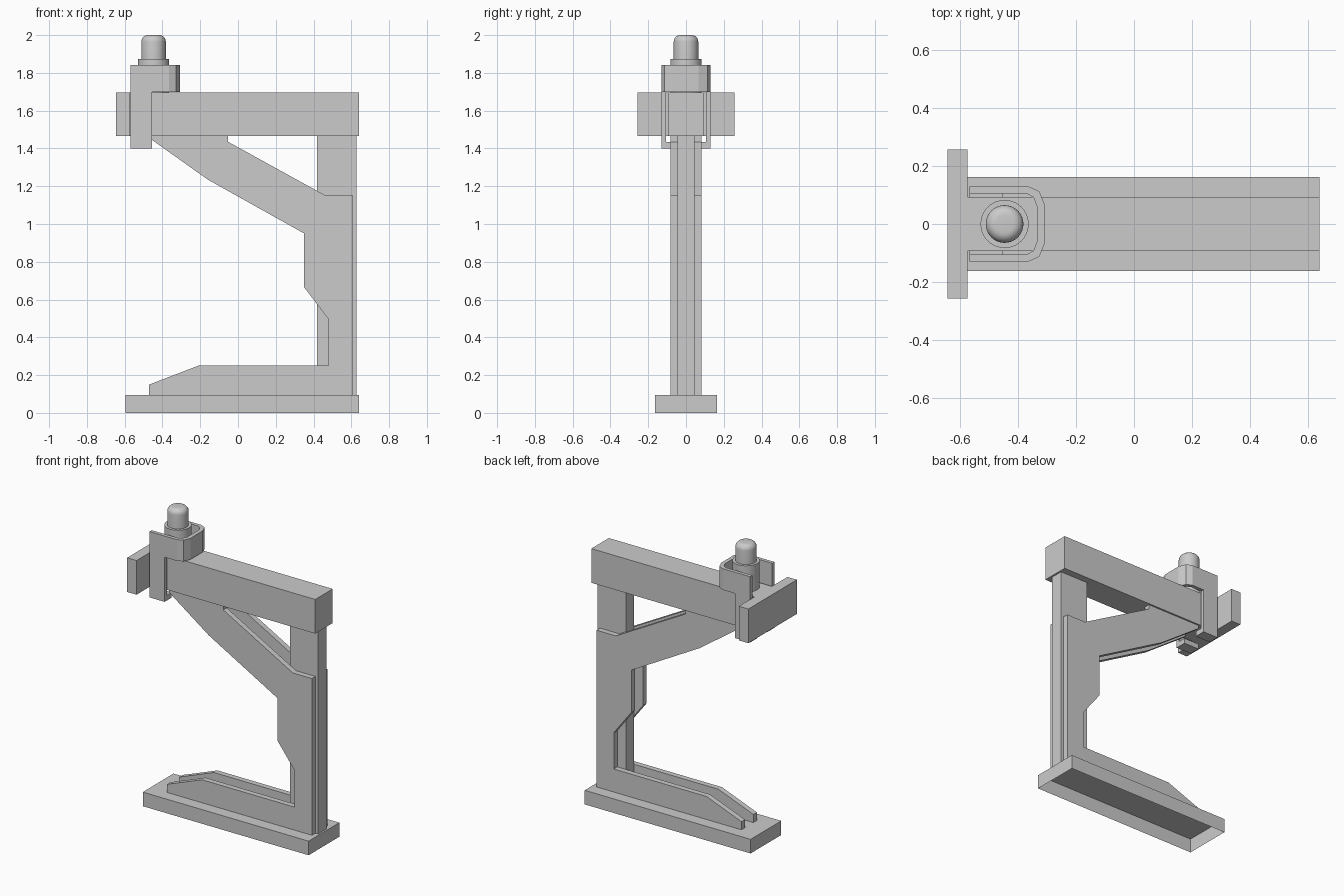
import bpy, bmesh
from math import radians
from mathutils import Vector

if "Cube" in bpy.data.objects:
    bpy.data.objects.remove(bpy.data.objects["Cube"])


def finish(bm, name):
    bmesh.ops.recalc_face_normals(bm, faces=bm.faces)
    mesh = bpy.data.meshes.new(name)
    bm.to_mesh(mesh)
    bm.free()
    obj = bpy.data.objects.new(name, mesh)
    bpy.context.collection.objects.link(obj)
    return obj


def box(name, x, y, z, open_bottom=False):
    bm = bmesh.new()
    bmesh.ops.create_cube(bm, size=1)
    for v in bm.verts:
        v.co = [a[0] if c < 0 else a[1] for c, a in zip(v.co, (x, y, z))]
    obj = finish(bm, name)
    if open_bottom:
        bm = bmesh.new()
        bm.from_mesh(obj.data)
        low = [f for f in bm.faces if all(v.co.z < z[0] + 1e-4 for v in f.verts)]
        bmesh.ops.delete(bm, geom=low, context='FACES_ONLY')
        bm.to_mesh(obj.data)
        bm.free()
    return obj


def prism(name, points, depth):
    bm = bmesh.new()
    face = bm.faces.new([bm.verts.new(p) for p in points])
    ext = bmesh.ops.extrude_face_region(bm, geom=[face])
    moved = [g for g in ext["geom"] if isinstance(g, bmesh.types.BMVert)]
    bmesh.ops.translate(bm, verts=moved, vec=Vector(depth))
    return finish(bm, name)


def cylinder(name, r, x, z0, z1, bevel=0):
    bpy.ops.mesh.primitive_cylinder_add(vertices=40, radius=r, depth=z1 - z0,
                                        location=(x, 0, (z0 + z1) / 2))
    obj = bpy.context.object
    obj.name = name
    if bevel:
        bm = bmesh.new()
        bm.from_mesh(obj.data)
        top = [e for e in bm.edges if all(v.co.z > 0 for v in e.verts)]
        bmesh.ops.bevel(bm, geom=top, offset=bevel, segments=6, profile=0.5,
                        affect='EDGES')
        bm.to_mesh(obj.data)
        bm.free()
    bpy.ops.object.shade_smooth_by_angle(angle=radians(35))


# Hollow foot, post, top beam and end plate
box("base", (-0.595, 0.64), (-0.163, 0.163), (0, 0.095), open_bottom=True)
box("post", (0.417, 0.628), (-0.045, 0.045), (0.095, 1.465))
box("top_beam", (-0.575, 0.64), (-0.093, 0.093), (1.465, 1.695))
box("end_plate", (-0.645, -0.575), (-0.258, 0.258), (1.465, 1.695))

# Pair of brace plates on either side of the post
brace = [(-0.47, 0.095), (-0.47, 0.15), (-0.21, 0.25), (0.48, 0.25),
         (0.48, 0.495), (0.35, 0.665), (0.35, 0.95), (-0.16, 1.235),
         (-0.455, 1.445), (-0.455, 1.465), (-0.052, 1.465), (-0.052, 1.435),
         (0.465, 1.15), (0.608, 1.15), (0.608, 0.095)]
for side, s in (("front", -1), ("back", 1)):
    prism(f"{side}_brace", [(x, s * 0.045, z) for x, z in brace],
          (0, s * 0.037, 0))

# U-shaped clamp: collar band, legs and inward hooks
outer = [(-0.568, 0.13), (-0.365, 0.13), (-0.327, 0.113), (-0.308, 0.065)]
inner = [(-0.335, 0.06), (-0.347, 0.092), (-0.372, 0.106), (-0.568, 0.106)]
flip = lambda pts: [(x, -y) for x, y in reversed(pts)]
band = outer + flip(outer) + flip(inner) + inner
prism("clamp_band", [(x, y, 1.7) for x, y in band], (0, 0, 0.143))
for side, s in (("front", -1), ("back", 1)):
    leg = [(0.13, 1.7), (0.13, 1.4), (0.055, 1.4), (0.055, 1.435),
           (0.106, 1.435), (0.106, 1.7)]
    prism(f"{side}_clamp_leg", [(-0.568, s * y, z) for y, z in leg],
          (0.113, 0, 0))

# Bolt with rounded top
cylinder("bolt_collar", 0.083, -0.447, 1.69, 1.873)
cylinder("bolt", 0.065, -0.447, 1.85, 2.0, bevel=0.035)
